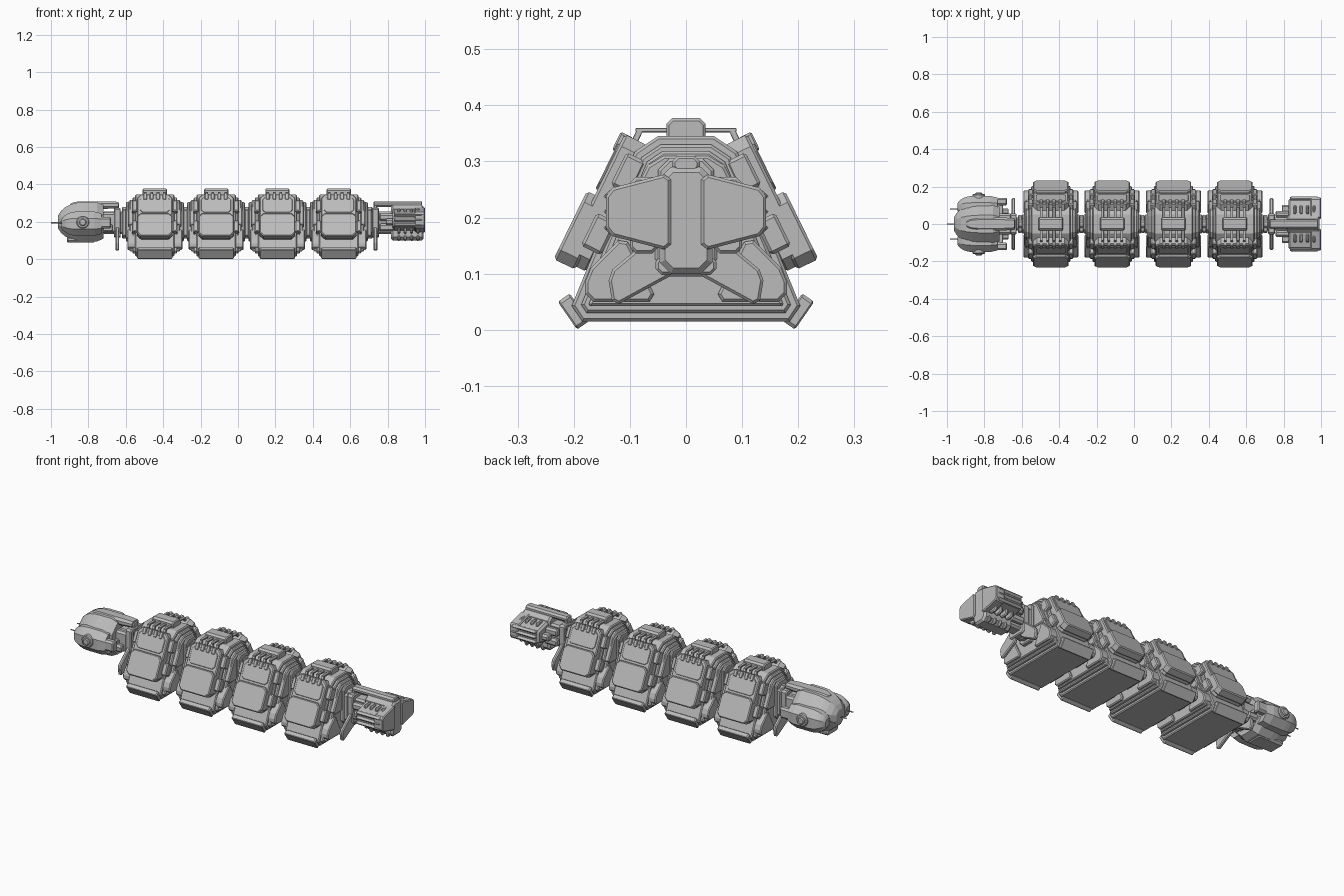
import bpy, bmesh, math
from mathutils import Vector

default_cube = bpy.data.objects.get("Cube")
if default_cube:
    bpy.data.objects.remove(default_cube)

grey = (0.5, 0.5, 0.5, 1)
hull_grey = bpy.data.materials.new("hull grey")
hull_grey.use_nodes = True
hull_grey.diffuse_color = grey
hull_grey.node_tree.nodes["Principled BSDF"].inputs["Base Color"].default_value = grey

AXIS_X, AXIS_Y, AXIS_Z = Vector((1, 0, 0)), Vector((0, 1, 0)), Vector((0, 0, 1))


def loft(name, rings):
    """Skin a list of equal rings and close both ends."""
    bm = bmesh.new()
    loops = [[bm.verts.new(point) for point in ring] for ring in rings]
    for near, far in zip(loops, loops[1:]):
        for i in range(len(near)):
            bm.faces.new((near[i - 1], near[i], far[i], far[i - 1]))
    bm.faces.new(loops[0])
    bm.faces.new(loops[-1])
    bmesh.ops.recalc_face_normals(bm, faces=bm.faces)
    mesh = bpy.data.meshes.new(name)
    bm.to_mesh(mesh)
    bm.free()
    mesh.materials.append(hull_grey)
    part = bpy.data.objects.new(name, mesh)
    bpy.context.collection.objects.link(part)


def corner_directions(outline):
    """Yield each corner with the unit directions to its two neighbours."""
    corners = [Vector(corner) for corner in outline]
    for previous, corner, following in zip(corners[-1:] + corners, corners, corners[1:] + corners[:1]):
        yield corner, (previous - corner).normalized(), (following - corner).normalized()


def cut_corners(outline, cut):
    result = []
    for corner, backward, forward in corner_directions(outline):
        result += [corner + backward * cut, corner + forward * cut]
    return result


def inset(outline, distance):
    """Shrink a convex counter-clockwise outline."""
    result = []
    for corner, backward, forward in corner_directions(outline):
        first, second = Vector((backward.y, -backward.x)), Vector((-forward.y, forward.x))
        result.append(corner + (first + second) * distance / (1 + first.dot(second)))
    return result


def rectangle(width, height, cut, across=0, up=0):
    w, h = width / 2, height / 2
    corners = [(across - w, up - h), (across + w, up - h), (across + w, up + h), (across - w, up + h)]
    return cut_corners(corners, cut)


def trapezoid(low_half, high_half, low, high, cut):
    return cut_corners([(-low_half, low), (low_half, low), (high_half, high), (-high_half, high)], cut)


def frame(origin, across, up):
    """Place outline points on a plane, with depth measured along its normal."""
    origin, across, up = Vector(origin), Vector(across), Vector(up).normalized()
    out = across.cross(up)
    return lambda a, b, depth: origin + across * a + up * b + out * depth


def block(name, outline, place, near, far, bevel=0.005, mirrored=False):
    """Extrude an outline with bevelled ends, optionally on both sides."""
    step = math.copysign(bevel, far - near)
    layers = [(near, bevel), (near + step, 0), (far - step, 0), (far, bevel)]
    for side in (1, -1) if mirrored else (1,):
        rings = []
        for depth, shrink in layers:
            ring = [place(a, b, depth) for a, b in inset(outline, shrink)]
            rings.append([(p.x, p.y * side, p.z) for p in ring])
        loft(name, rings)


def box(name, centre, length, width, height, bevel=0.005):
    """Bevelled box; one placed off the centre line is mirrored."""
    outline = rectangle(width, height, bevel * 2)
    block(name, outline, frame(centre, AXIS_Y, AXIS_Z), -length / 2, length / 2, bevel, centre[1] != 0)


def nose(name, centre, nose_length, back_length, width, height, mirrored=False):
    """Rounded front, straight middle and slightly narrowed back."""
    place = frame(centre, AXIS_Y, AXIS_Z)
    outline = rectangle(width, height, min(width, height) * 0.3)
    stations = []
    for i in range(6):
        angle = math.radians(20 + 14 * i)
        stations.append((-nose_length * math.cos(angle), math.sin(angle)))
    stations += [(back_length * 0.7, 1), (back_length, 0.85)]
    for side in (1, -1) if mirrored else (1,):
        rings = [[place(a * size, b * size, x) for a, b in outline] for x, size in stations]
        loft(name, [[(p.x, p.y * side, p.z) for p in ring] for ring in rings])


# Cargo modules
SPACING = 0.328
FIRST_MODULE = -0.445
body_outline = cut_corners(trapezoid(0.23, 0.07, 0.015, 0.345, 0.02), 0.004)
body_outline = trapezoid(0.215, 0.08, 0.015, 0.345, 0.03)
corner_pad = cut_corners([(0.05, 0.05), (0.18, 0.05), (0.18, 0.1), (0.11, 0.17)], 0.015)

for number in range(4):
    cx = FIRST_MODULE + number * SPACING
    lengthwise = frame((cx, 0, 0), AXIS_Y, AXIS_Z)
    slope = frame((cx, 0.131, 0.22), -AXIS_X, (0, -0.44, 0.9))
    skid = frame((cx, 0.19, 0.04), -AXIS_X, (0, 0.57, 0.82))

    # Body stepping in towards both ends
    for half_length, shrink in ((0.105, 0), (0.12, 0.015), (0.135, 0.027)):
        block("module_body", inset(body_outline, shrink), lengthwise, -half_length, half_length)
    box("module_top_cap", (cx, 0, 0.35), length=0.13, width=0.07, height=0.054)
    for end in (-1, 1):
        block("module_end_collar", rectangle(0.1, 0.21, 0.02, up=0.2), lengthwise, end * 0.1, end * 0.155)
        block("module_upper_plate", trapezoid(0.13, 0.06, 0.17, 0.31, 0.02), lengthwise, end * 0.1, end * 0.142)
        block("module_corner_pad", corner_pad, lengthwise, end * 0.1, end * 0.147, mirrored=True)
        for up in (-0.055, 0.065):
            hinge = rectangle(0.028, 0.065, 0.006, across=end * 0.108, up=up)
            block("panel_hinge", hinge, slope, -0.02, 0.02, mirrored=True)

    # Sloping side panels and the skids below them
    block("side_panel", rectangle(0.19, 0.25, 0.022), slope, -0.01, 0.037, mirrored=True)
    block("side_panel_cover", rectangle(0.19, 0.135, 0.02, up=-0.063), slope, 0.01, 0.053, mirrored=True)
    block("panel_upper_plate", rectangle(0.16, 0.09, 0.014, up=0.06), slope, 0.03, 0.041, 0.002, mirrored=True)
    block("lower_skid", rectangle(0.19, 0.06, 0.006), skid, 0, 0.026, 0.003, mirrored=True)

    # Rails running from the cap over the panel edges
    for i in range(4):
        x = (i - 1.5) * 0.034
        box("top_rail", (cx + x, 0.06, 0.356), length=0.014, width=0.06, height=0.008, bevel=0.001)
        strip = rectangle(0.014, 0.05, 0.002, across=x, up=0.12)
        block("rail_end", strip, slope, 0.01, 0.021, 0.001, mirrored=True)
        clamp = rectangle(0.02, 0.036, 0.004, across=x, up=0.108)
        block("rail_clamp", clamp, slope, 0.02, 0.045, 0.003, mirrored=True)

# Spine running through the modules, with coupling collars
box("spine", (0.07, 0, 0.195), length=1.58, width=0.07, height=0.12)
box("spine_keel", (0.05, 0, 0.195), length=1.34, width=0.044, height=0.17)
for number in range(5):
    cx = FIRST_MODULE + (number - 0.5) * SPACING
    box("coupling_collar", (cx, 0, 0.195), length=0.024, width=0.094, height=0.15)

# Swept fins around a hub at both ends of the train
fin_outline = cut_corners([(0.02, 0.2), (0.02, 0.1), (0.13, 0.04), (0.14, 0.1)], 0.012)
for cx in (-0.645, 0.735):
    block("stabiliser_fin", fin_outline, frame((cx, 0, 0), AXIS_Y, AXIS_Z), -0.01, 0.01, mirrored=True)
    box("fin_hub", (cx, 0, 0.195), length=0.036, width=0.11, height=0.16)
    box("roof_post", (cx, 0, 0.26), length=0.02, width=0.046, height=0.08)

# Command section
nose("command_hull", (-0.83, 0, 0.2), nose_length=0.14, back_length=0.11, width=0.22, height=0.21)
nose("command_cheek", (-0.86, 0.09, 0.19), nose_length=0.09, back_length=0.13, width=0.12, height=0.13, mirrored=True)
nose("command_roof", (-0.83, 0, 0.29), nose_length=0.07, back_length=0.19, width=0.07, height=0.04)
box("command_chin", (-0.84, 0, 0.105), length=0.15, width=0.1, height=0.03)
box("command_neck", (-0.7, 0, 0.195), length=0.09, width=0.11, height=0.11)
box("thruster_pod", (-0.71, 0.12, 0.195), length=0.06, width=0.04, height=0.06)
box("thruster_arm", (-0.71, 0.07, 0.195), length=0.02, width=0.08, height=0.02, bevel=0.002)
box("neck_tank", (-0.7, 0.066, 0.165), length=0.06, width=0.036, height=0.04)
port = [(math.cos(i * math.pi / 8), math.sin(i * math.pi / 8)) for i in range(16)]
for radius, reach in ((0.034, 0.16), (0.02, 0.168)):
    disc = [(a * radius, b * radius) for a, b in port]
    block("side_port", disc, frame((-0.83, 0, 0.198), AXIS_Z, AXIS_X), 0.1, reach, mirrored=True)
for y, tip in ((0, -1), (0.08, -0.985)):
    box("antenna", (tip + 0.05, y, 0.195), length=0.1, width=0.006, height=0.006, bevel=0.001)

# Engine section
box("engine_core", (0.905, 0, 0.195), length=0.175, width=0.094, height=0.19, bevel=0.01)
box("engine_roof", (0.855, 0, 0.295), length=0.26, width=0.05, height=0.03)
nacelle_outline = cut_corners([(0.027, 0.14), (0.143, 0.17), (0.143, 0.25), (0.027, 0.28)], 0.012)
engine_frame = frame((0, 0, 0), AXIS_Y, AXIS_Z)
block("engine_nacelle", inset(nacelle_outline, 0.008), engine_frame, 0.825, 0.97, 0.01, mirrored=True)
block("engine_nozzle", nacelle_outline, engine_frame, 0.945, 1, mirrored=True)
for i in range(3):
    box("nacelle_tube", (0.91, 0.134, 0.182 + i * 0.028), length=0.15, width=0.026, height=0.02)
for i in range(4):
    x = 0.86 + i * 0.034
    box("nacelle_rib", (x, 0.075, 0.204), length=0.016, width=0.05, height=0.136)
    box("core_foot", (x, 0.036, 0.115), length=0.016, width=0.036, height=0.034)
for z in (0.17, 0.225):
    box("fuel_tank", (0.795, 0.052, z), length=0.075, width=0.034, height=0.04)
box("nacelle_brace", (0.82, 0.08, 0.2), length=0.06, width=0.045, height=0.035)
